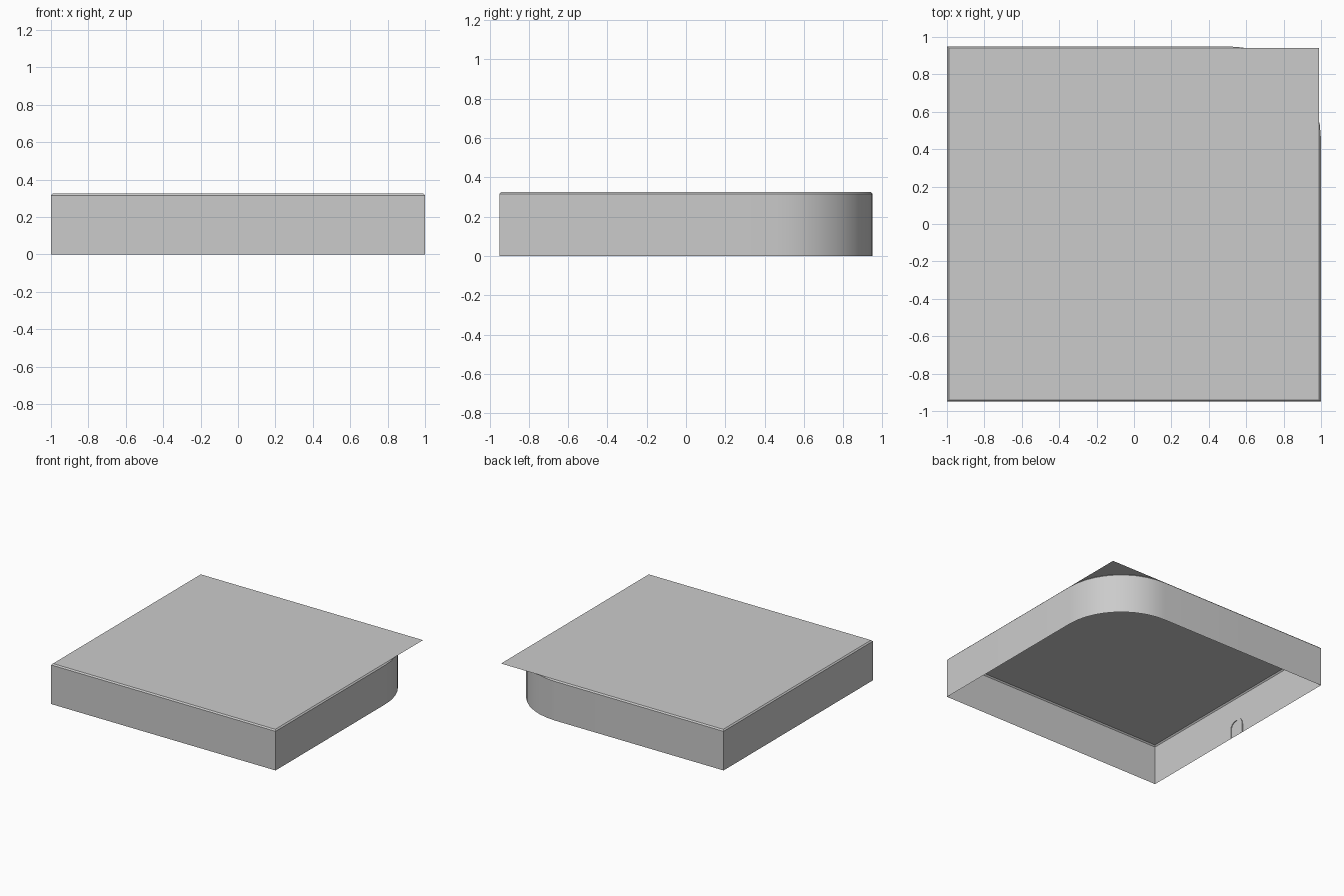
import bpy, bmesh
from math import sin, cos, pi

if "Cube" in bpy.data.objects:
    bpy.data.objects.remove(bpy.data.objects["Cube"])

HX, HY = 1.0, 0.95          # half sizes of the wall outline
WALL_TOP, ROOF = 0.315, 0.325
R, TRIM = 0.50, 0.01        # rounded corner radius, trim inset


def make_object(name, bm, smooth=False):
    mesh = bpy.data.meshes.new(name)
    bm.to_mesh(mesh)
    bm.free()
    ob = bpy.data.objects.new(name, mesh)
    bpy.context.collection.objects.link(ob)
    if smooth:
        bpy.ops.object.select_all(action='DESELECT')
        ob.select_set(True)
        bpy.context.view_layer.objects.active = ob
        bpy.ops.object.shade_smooth_by_angle()
    return ob


def outline(inset):
    """Counter-clockwise wall path, panelled sides, one rounded corner."""
    x, y, r = HX - inset, HY - inset, R - inset
    cx, cy = HX - R, HY - R
    pts = [(-x + 2 * x * i / 8, -y) for i in range(8)]           # front
    pts += [(x, -y), (x, -0.68)]                                 # right
    pts += [(cx + r * cos(a), cy + r * sin(a))
            for a in (pi / 2 * i / 10 for i in range(11))]       # corner
    pts += [(-0.24, y), (-0.49, y), (-0.73, y)]                  # back
    pts += [(-x, y - 2 * y * i / 7) for i in range(7)]           # left
    return pts


def skirt(name, levels):
    """Open sheet through the outline at each (inset, height) level."""
    bm = bmesh.new()
    rows = [[bm.verts.new((px, py, z)) for px, py in outline(d)]
            for d, z in levels]
    n = len(rows[0])
    for lo, hi in zip(rows, rows[1:]):
        for i in range(n):
            j = (i + 1) % n
            bm.faces.new((lo[i], lo[j], hi[j], hi[i]))
    return make_object(name, bm, True)


# walls, open underneath, with a slim bevelled trim on top
skirt("walls", [(0, 0), (0, WALL_TOP)])
skirt("top_trim", [(0, WALL_TOP), (TRIM, ROOF)])

# thin roof sheet, square where it overhangs the rounded corner
bm = bmesh.new()
rx, ry = HX - TRIM, HY - TRIM
bm.faces.new([bm.verts.new((x, y, ROOF)) for x, y in
              ((-rx, -ry), (rx, -ry), (rx, ry), (-rx, ry))])
make_object("roof", bm)

# small arched surround at the foot of the left wall
def arch(r, h):
    return ([(r, 0)] + [(r * cos(pi * i / 8), h + r * sin(pi * i / 8))
                        for i in range(9)] + [(-r, 0)])

bm = bmesh.new()
rings = [[bm.verts.new((x, y - 0.02, z)) for y, z in arch(r, 0.07)]
         for r, x in ((0.075, -HX), (0.075, -HX + 0.006),
                      (0.055, -HX + 0.006), (0.055, -HX))]
for k in range(4):
    a, b = rings[k], rings[(k + 1) % 4]
    for i in range(len(a) - 1):
        bm.faces.new((a[i], a[i + 1], b[i + 1], b[i]))
bmesh.ops.recalc_face_normals(bm, faces=bm.faces)
make_object("arch_surround", bm, True)
